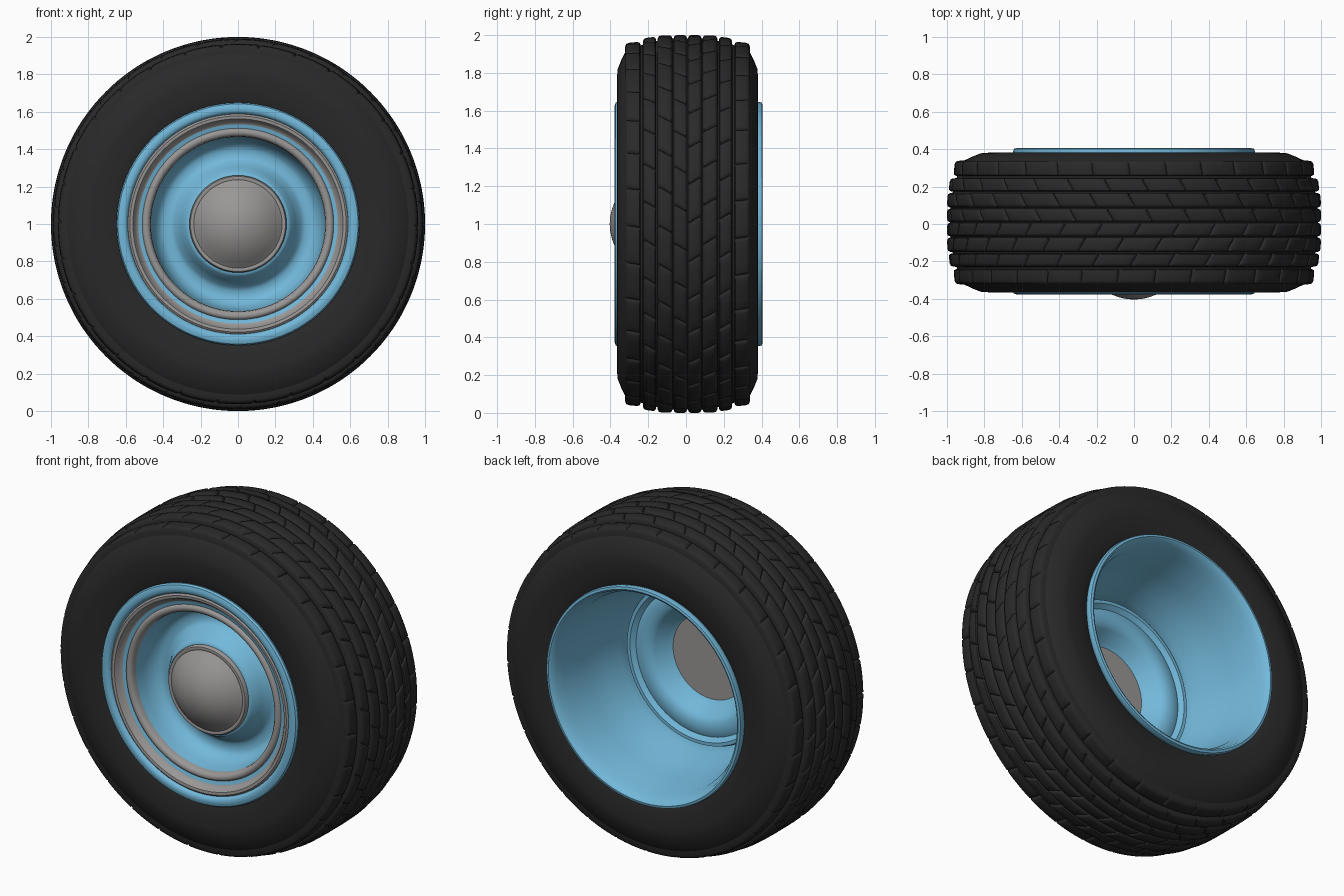
import bpy, bmesh, math

MID = 0.008          # tyre centre plane along y
AXLE_Z = 1.0


def material(name, rgb):
    m = bpy.data.materials.new(name)
    m.diffuse_color = (*rgb, 1)
    return m


BLACK = material("tyre_black", (0.022, 0.022, 0.022))
BLUE = material("rim_blue", (0.17, 0.48, 0.70))
GREY = material("metal_grey", (0.32, 0.31, 0.305))


def point(r, y, a):
    return (r * math.cos(a), y, AXLE_Z + r * math.sin(a))


def finish(bm, name, mat, angle=40):
    bmesh.ops.remove_doubles(bm, verts=bm.verts, dist=1e-5)
    bmesh.ops.recalc_face_normals(bm, faces=bm.faces)
    me = bpy.data.meshes.new(name)
    bm.to_mesh(me)
    bm.free()
    me.materials.append(mat)
    ob = bpy.data.objects.new(name, me)
    bpy.context.collection.objects.link(ob)
    bpy.ops.object.select_all(action='DESELECT')
    ob.select_set(True)
    bpy.context.view_layer.objects.active = ob
    bpy.ops.object.shade_smooth_by_angle(angle=math.radians(angle))
    return ob


def skin(bm, rings, closed):
    """Join successive rings of points (each a profile) around the axle."""
    vs = [[bm.verts.new(p) for p in ring] for ring in rings]
    n = len(vs[0])
    for i in range(len(vs)):
        a, b = vs[i], vs[(i + 1) % len(vs)]
        for j in range(n if closed else n - 1):
            k = (j + 1) % n
            bm.faces.new((a[j], a[k], b[k], b[j]))


def lathe(name, profile, mat, closed=True, segs=96):
    bm = bmesh.new()
    skin(bm, [[point(r, y, 2 * math.pi * i / segs) for r, y in profile]
              for i in range(segs)], closed)
    bmesh.ops.dissolve_degenerate(bm, dist=1e-6, edges=bm.edges)
    return finish(bm, name, mat)


# Tyre carcass: half profile mirrored about the tyre's centre plane
half = [(0.60, -0.335), (0.64, -0.355), (0.70, -0.366), (0.78, -0.373), (0.82, -0.37),
        (0.87, -0.35), (0.915, -0.328), (0.932, -0.312), (0.945, -0.25),
        (0.968, -0.17), (0.982, -0.08), (0.983, 0)]
carcass = [(r, y + MID) for r, y in half] + [(r, MID - y) for r, y in half[-2::-1]]
lathe("tyre_carcass", carcass, BLACK, closed=False, segs=128)

# Tread: eight rounded ribs, each cut into blocks by slanted sipes
BLOCKS = 30
STEPS = [(0, 0.014), (0.035, 0.004), (0.09, 0), (0.3, 0), (0.5, 0),
         (0.7, 0), (0.91, 0), (0.965, 0.004)]
SECTION = [(0, 0.045), (0.03, 0.016), (0.10, 0.004), (0.25, 0), (0.5, 0),
           (0.75, 0), (0.90, 0.004), (0.97, 0.016), (1, 0.045)]
# distance of inner and outer edge from the centre plane, radius at each, phase
RIBS = [(0.0, 0.076, 1.0, 1.0, 0.0), (0.078, 0.160, 1.0, 0.997, 0.45),
        (0.164, 0.238, 0.992, 0.983, 0.1), (0.246, 0.332, 0.966, 0.957, 0.6)]


def rib(name, side, inner, outer, r_in, r_out, phase):
    bm = bmesh.new()
    slant = 0.15 if inner > 0.24 else 0.6
    rings = []
    for b in range(BLOCKS):
        for f, drop in STEPS:
            a = 2 * math.pi * (b + f + phase + (0.3 if side < 0 else 0)) / BLOCKS
            ring = []
            for t, dip in SECTION:
                d = inner + (outer - inner) * t
                r = r_in + (r_out - r_in) * t - max(dip, drop)
                ring.append(point(r, MID + side * d, a + slant * (d - inner)))
            rings.append(ring)
    skin(bm, rings, False)
    finish(bm, name, BLACK, 50)


for side, label in ((-1, "front"), (1, "back")):
    for n, spec in enumerate(RIBS):
        rib(f"tread_rib_{label}_{n + 1}", side, *spec)

# Rim barrel with rolled flanges at both ends
lathe("rim_barrel", [
    (0.585, -0.345), (0.592, -0.368), (0.605, -0.378), (0.625, -0.378), (0.642, -0.372),
    (0.649, -0.36), (0.645, -0.34), (0.61, -0.31), (0.60, 0.33), (0.64, 0.36),
    (0.647, 0.385), (0.642, 0.402), (0.628, 0.405), (0.617, 0.398), (0.605, 0.365),
    (0.588, 0.32), (0.57, 0.15), (0.535, 0.0), (0.505, -0.10), (0.498, -0.14),
    (0.498, -0.32)], BLUE)

# Trim ring set into the front of the rim
lathe("trim_ring", [
    (0.592, -0.335), (0.588, -0.36), (0.578, -0.368), (0.562, -0.366), (0.552, -0.352),
    (0.545, -0.336), (0.525, -0.326), (0.512, -0.324), (0.506, -0.335), (0.495, -0.34),
    (0.48, -0.337), (0.47, -0.325), (0.466, -0.30), (0.49, -0.29), (0.58, -0.31)], GREY)

# Dished wheel disc with raised hub
lathe("wheel_disc", [
    (0.469, -0.31), (0.458, -0.24), (0.442, -0.19), (0.418, -0.162), (0.40, -0.152),
    (0.36, -0.15), (0.338, -0.163), (0.305, -0.215), (0.28, -0.26), (0.268, -0.27),
    (0.245, -0.272), (0.245, -0.235), (0.275, -0.215), (0.315, -0.155), (0.345, -0.132),
    (0.405, -0.132), (0.43, -0.142), (0.455, -0.12), (0.475, -0.12), (0.484, -0.14),
    (0.484, -0.31)], BLUE)

# Domed hub cap with beaded edge and flat back
lathe("hub_cap", [
    (0, -0.404), (0.04, -0.401), (0.08, -0.392), (0.12, -0.377), (0.16, -0.355),
    (0.20, -0.326), (0.228, -0.300), (0.236, -0.294), (0.244, -0.297), (0.254, -0.295),
    (0.26, -0.285), (0.26, -0.266), (0.248, -0.262), (0.248, -0.232), (0, -0.232)],
    GREY, closed=False)
